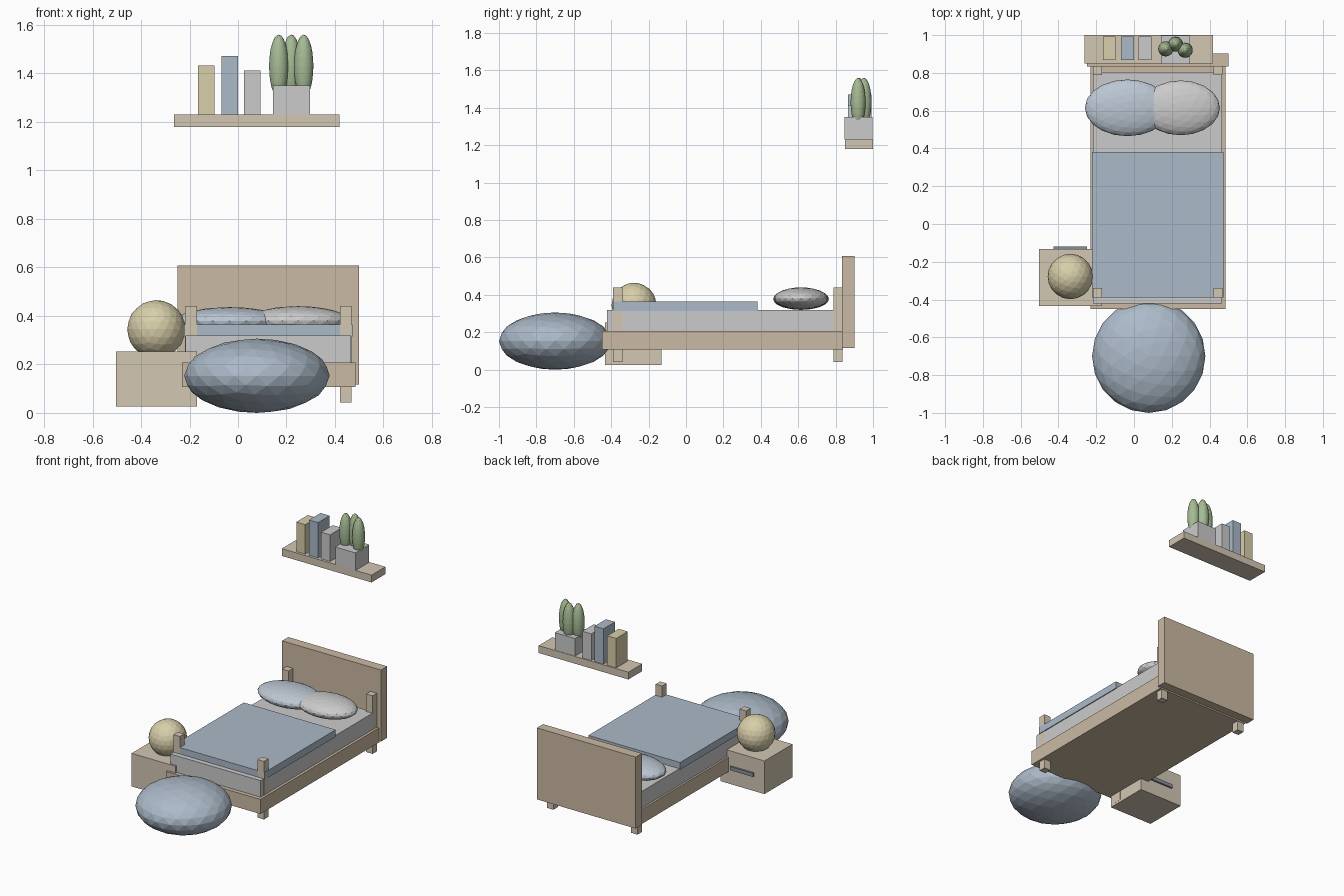
import bpy

if "Cube" in bpy.data.objects:
    bpy.data.objects.remove(bpy.data.objects["Cube"])

COLORS = {
    "bed_wood": (0.60, 0.49, 0.37), "light_wood": (0.65, 0.57, 0.45),
    "blue": (0.41, 0.49, 0.58), "pale_blue": (0.50, 0.57, 0.65),
    "linen": (0.69, 0.68, 0.66), "white": (0.76, 0.75, 0.73),
    "yellow": (0.69, 0.62, 0.40), "green": (0.38, 0.50, 0.30),
    "dark": (0.25, 0.28, 0.33), "pot_grey": (0.69, 0.69, 0.69),
}
MATS = {}


def finish(name, color):
    ob = bpy.context.object
    ob.name = name
    if color not in MATS:
        MATS[color] = bpy.data.materials.new(color)
        MATS[color].diffuse_color = (*COLORS[color], 1)
    ob.data.materials.append(MATS[color])
    return ob


def box(name, x, y, z, color):
    """Box from (min, max) ranges."""
    bpy.ops.mesh.primitive_cube_add(size=1, location=[sum(r) / 2 for r in (x, y, z)])
    bpy.context.object.scale = [r[1] - r[0] for r in (x, y, z)]
    return finish(name, color)


def blob(name, center, radii, color):
    """Faceted ellipsoid."""
    bpy.ops.mesh.primitive_ico_sphere_add(subdivisions=3, radius=1, location=center)
    bpy.context.object.scale = radii
    return finish(name, color)


# Bed
box("bed_frame", (-0.23, 0.485), (-0.45, 0.84), (0.107, 0.207), "bed_wood")
box("headboard", (-0.25, 0.50), (0.835, 0.902), (0.117, 0.607), "bed_wood")
box("mattress", (-0.217, 0.467), (-0.422, 0.805), (0.20, 0.32), "linen")
box("blanket", (-0.223, 0.473), (-0.388, 0.382), (0.315, 0.364), "blue")
for side, x in (("left", -0.218), ("right", 0.42)):
    for end, y in (("front", -0.389), ("back", 0.788)):
        box(f"{end}_{side}_post", (x, x + 0.049), (y, y + 0.049), (0.042, 0.44), "light_wood")

# Pillows
blob("left_pillow", (-0.035, 0.615, 0.378), (0.225, 0.15, 0.058), "pale_blue")
blob("right_pillow", (0.247, 0.615, 0.381), (0.208, 0.145, 0.059), "white")

# Nightstand and globe lamp
box("nightstand", (-0.503, -0.17), (-0.434, -0.132), (0.026, 0.253), "light_wood")
box("drawer_handle", (-0.425, -0.248), (-0.135, -0.12), (0.127, 0.152), "dark")
blob("globe_lamp", (-0.337, -0.278, 0.345), (0.12, 0.12, 0.12), "yellow")

# Floor cushion at the foot of the bed
blob("floor_cushion", (0.078, -0.70, 0.153), (0.30, 0.30, 0.153), "blue")

# Wall shelf with books
box("shelf", (-0.263, 0.418), (0.85, 1.0), (1.18, 1.23), "light_wood")
for i, (x, top, color) in enumerate(((-0.165, 1.432, "yellow"), (-0.068, 1.472, "blue"),
                                     (0.024, 1.413, "linen"))):
    box(f"book_{i + 1}", (x, x + 0.068), (0.867, 0.992), (1.23, top), color)

# Potted cactus
box("plant_pot", (0.144, 0.297), (0.848, 0.997), (1.23, 1.351), "pot_grey")
for i, (x, y) in enumerate(((0.168, 0.927), (0.22, 0.952), (0.271, 0.92))):
    blob(f"cactus_stem_{i + 1}", (x, y, 1.43), (0.04, 0.04, 0.13), "green")

for m in bpy.data.materials:
    if m.users and not m.is_grease_pencil:
        m.use_nodes = True
        m.node_tree.nodes["Principled BSDF"].inputs["Base Color"].default_value = m.diffuse_color
